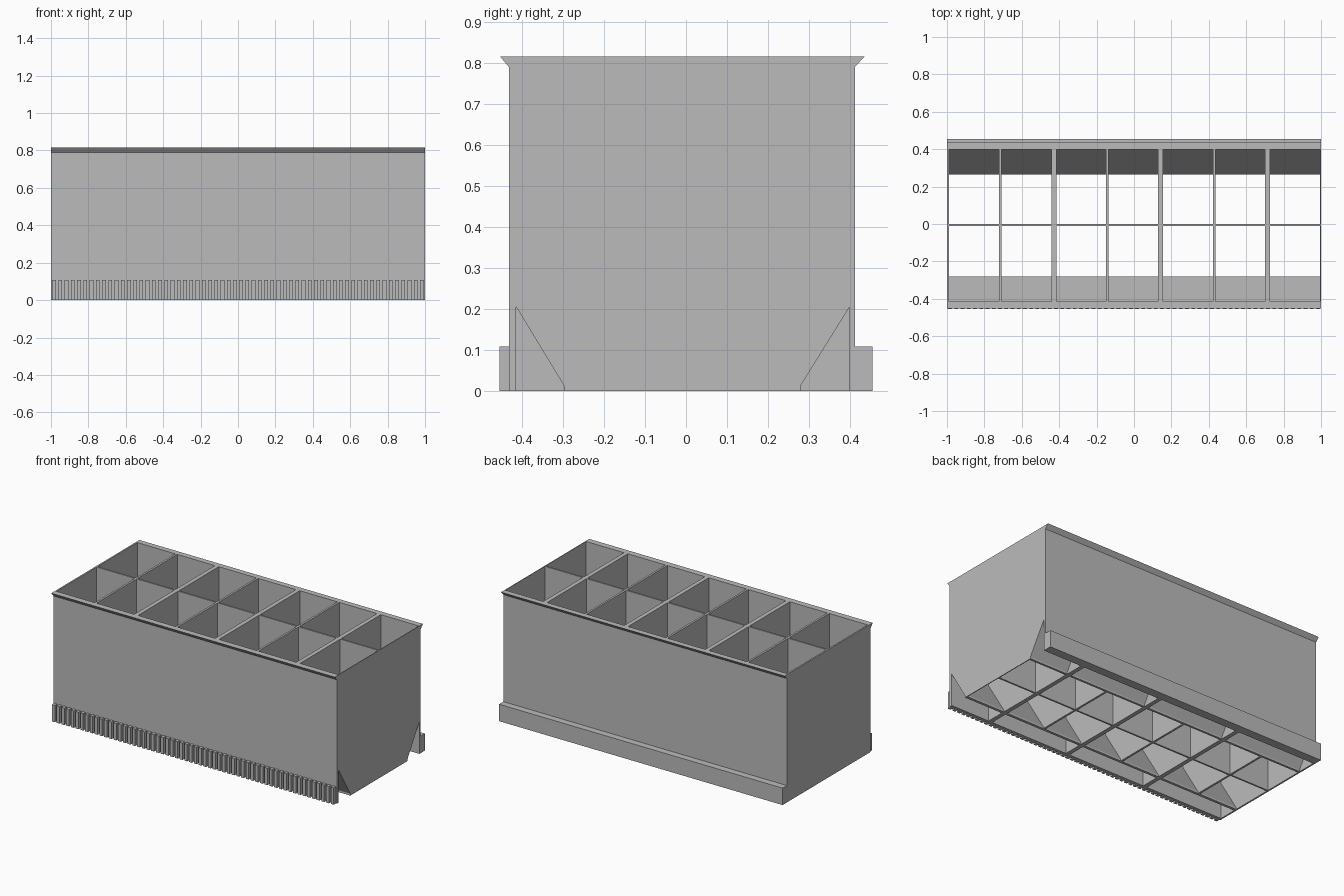
import bpy, bmesh

cube = bpy.data.objects.get("Cube")
if cube:
    bpy.data.objects.remove(cube, do_unlink=True)

grey = bpy.data.materials.new("plain grey")
grey.use_nodes = True
colour = (0.5, 0.5, 0.5, 1)
grey.diffuse_color = colour
grey.node_tree.nodes["Principled BSDF"].inputs["Base Color"].default_value = colour

TOP = 0.815
FRONT, BACK = -0.432, 0.412          # outer faces of the long walls
FRONT_IN, BACK_IN = -0.414, 0.399    # inner faces of the long walls


def extrude(bm, profile, x0, x1):
    """Extrude a (y, z) profile along x."""
    face = bm.faces.new([bm.verts.new((x0, y, z)) for y, z in profile])
    ext = bmesh.ops.extrude_face_region(bm, geom=[face])
    moved = [v for v in ext["geom"] if isinstance(v, bmesh.types.BMVert)]
    bmesh.ops.translate(bm, verts=moved, vec=(x1 - x0, 0, 0))


def part(name, profile, spans):
    bm = bmesh.new()
    for x0, x1 in spans:
        extrude(bm, profile, x0, x1)
    bmesh.ops.recalc_face_normals(bm, faces=bm.faces)
    mesh = bpy.data.meshes.new(name)
    bm.to_mesh(mesh)
    bm.free()
    mesh.materials.append(grey)
    obj = bpy.data.objects.new(name, mesh)
    bpy.context.collection.objects.link(obj)


def rect(y0, y1, z0, z1):
    return [(y0, z0), (y1, z0), (y1, z1), (y0, z1)]


def around(centres, half):
    return [(x - half, x + half) for x in centres]


full = [(-1, 1)]

# Long walls, each with a flared lip at the top
part("front_wall", [(FRONT_IN, 0), (FRONT_IN, TOP), (-0.453, TOP),
                    (FRONT, 0.79), (FRONT, 0)], full)
part("back_wall", [(BACK_IN, 0), (BACK_IN, TOP), (0.435, TOP),
                   (BACK, 0.79), (BACK, 0)], full)

# Solid rail along the back foot
part("back_rail", rect(BACK, 0.455, 0, 0.108), full)

# Sloping hopper floors
part("front_slope", [(FRONT_IN, 0.205), (-0.297, 0.012), (-0.297, 0),
                     (-0.28, 0), (-0.28, 0.012), (FRONT_IN, 0.23)], full)
part("back_slope", [(BACK_IN, 0.205), (0.279, 0.012), (0.279, 0),
                    (0.265, 0), (0.265, 0.012), (BACK_IN, 0.23)], full)

# Cross walls: wide ones reach the floor, thin ones follow the slopes
box = rect(FRONT_IN, BACK_IN, 0, TOP)
hopper = [(FRONT_IN, TOP), (FRONT_IN, 0.205), (-0.297, 0.012), (-0.297, 0),
          (0.279, 0), (0.279, 0.012), (BACK_IN, 0.205), (BACK_IN, TOP)]
pitch = 2 / 7
part("thin_dividers", hopper, around([-1 + pitch * i for i in (1, 3, 5)], 0.0065))
part("wide_dividers", box, around([-1 + pitch * i for i in (2, 4, 6)], 0.0135))
part("left_end_wall", hopper, [(0.995, 1)])
part("right_end_wall", box, [(-1, -0.99)])

# Lengthwise divider
part("middle_divider", rect(-0.01, 0.001, 0, TOP), full)

# Row of gear-rack teeth along the front foot
count = 60
step = 2 / count
part("front_teeth", rect(-0.455, FRONT, 0, 0.108),
     around([-1 + step * (i + 0.5) for i in range(count)], step * 0.3))
